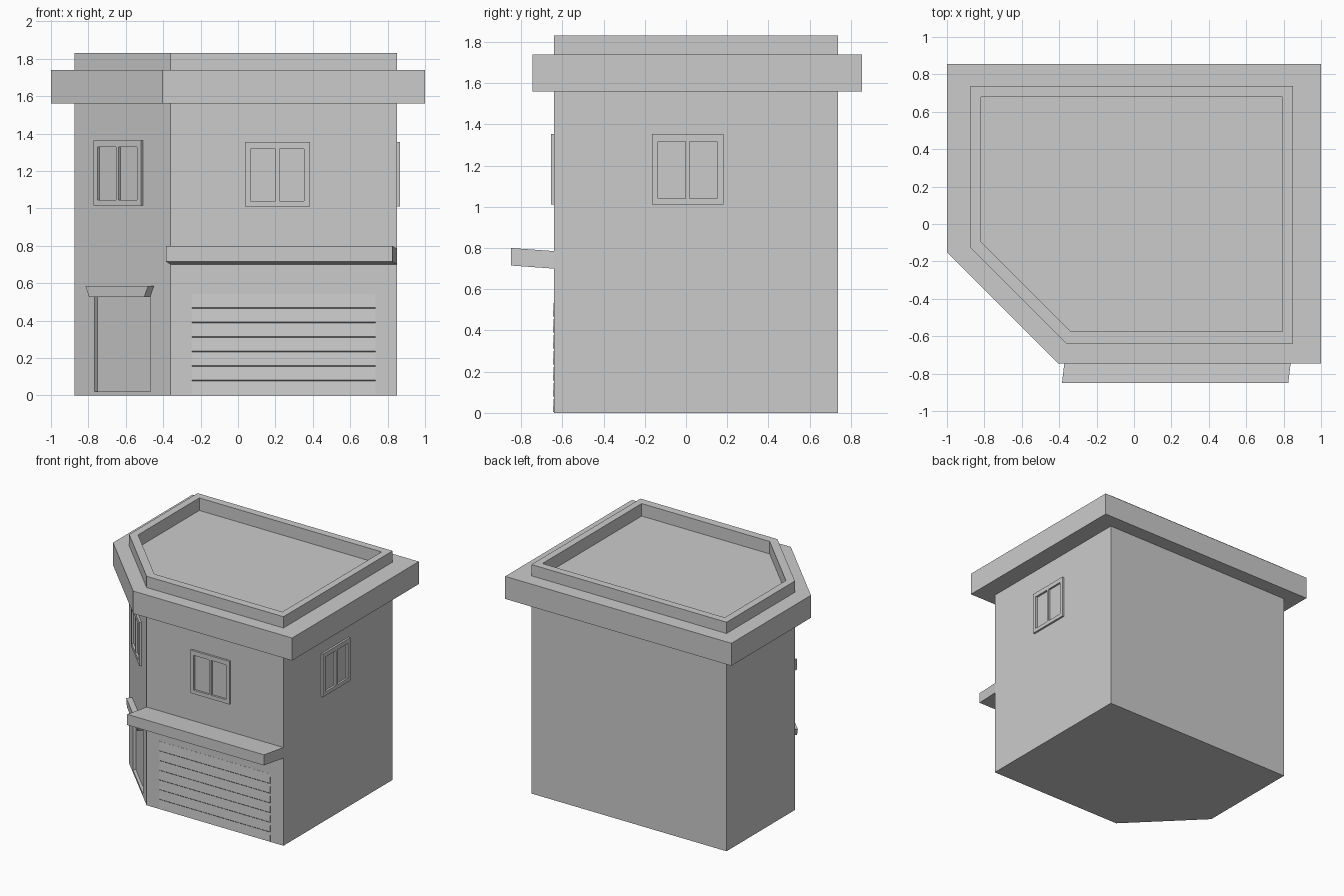
import bpy, bmesh
from mathutils import Vector

if "Cube" in bpy.data.objects:
    bpy.data.objects.remove(bpy.data.objects["Cube"])

# Floor plans: wall, roof ledge and roof well, each with one cut corner
WALL = [(-0.875, 0.738), (-0.875, -0.125), (-0.36, -0.64), (0.85, -0.64), (0.85, 0.738)]
LEDGE = [(-1, 0.855), (-1, -0.15), (-0.405, -0.745), (1, -0.745), (1, 0.855)]
WELL = [(-0.817, 0.678), (-0.817, -0.095), (-0.336, -0.576), (0.795, -0.576), (0.795, 0.678)]


def finish(name, bm):
    bmesh.ops.recalc_face_normals(bm, faces=bm.faces)
    me = bpy.data.meshes.new(name)
    bm.to_mesh(me)
    bm.free()
    ob = bpy.data.objects.new(name, me)
    bpy.context.collection.objects.link(ob)
    return ob


def add_sweep(bm, pts, vec):
    """Closed solid made by moving a polygon along a vector."""
    a = [bm.verts.new(p) for p in pts]
    b = [bm.verts.new(Vector(p) + Vector(vec)) for p in pts]
    bm.faces.new(a)
    bm.faces.new(b[::-1])
    for i in range(len(a)):
        j = (i + 1) % len(a)
        bm.faces.new((a[j], a[i], b[i], b[j]))


def sweep(name, pts, vec):
    bm = bmesh.new()
    add_sweep(bm, pts, vec)
    return finish(name, bm)


def prism(name, plan, z0, z1):
    return sweep(name, [(x, y, z0) for x, y in plan], (0, 0, z1 - z0))


def cut(ob, cutter):
    cutter.hide_render = True
    cutter.display_type = 'WIRE'
    m = ob.modifiers.new("cut", 'BOOLEAN')
    m.operation, m.solver, m.object = 'DIFFERENCE', 'EXACT', cutter


def on_wall(origin, along, pts):
    """Map (distance along wall, height) to 3D."""
    o, u = Vector(origin), Vector(along)
    return [o + u * s + Vector((0, 0, z)) for s, z in pts]


def rect(s0, s1, z0, z1):
    return [(s0, z0), (s1, z0), (s1, z1), (s0, z1)]


def window(name, origin, along, w, h):
    n = Vector(along).cross(Vector((0, 0, 1)))
    t, a, b = 0.03, w / 2, h / 2
    bars = [rect(-a, -a + t, -b, b), rect(a - t, a, -b, b),
            rect(-a + t, a - t, -b, -b + t), rect(-a + t, a - t, b - t * 1.2, b),
            rect(-0.01, 0.01, -b + t, b - t * 1.2)]
    bm = bmesh.new()
    for r in bars:
        add_sweep(bm, on_wall(origin, along, r), n * 0.016)
    return finish(name, bm)


# Main building with sunken roof
body = prism("building_body", WALL, 0, 1.83)
cut(body, prism("roof_well_cutter", WELL, 1.73, 2.0))

# Overhanging ledge around the roof
bm = bmesh.new()
loops = [[bm.verts.new((x, y, z)) for x, y in plan]
         for plan, z in ((WALL, 1.56), (LEDGE, 1.56), (LEDGE, 1.74), (WALL, 1.74))]
for k in range(4):
    p, q = loops[k], loops[(k + 1) % 4]
    for i in range(5):
        j = (i + 1) % 5
        bm.faces.new((p[i], p[j], q[j], q[i]))
finish("roof_ledge", bm)

# Recessed entrance in the cut corner
r = 0.5 ** 0.5
diag, out = (r, -r, 0), Vector((-r, -r, 0))
mid = Vector((-0.6175, -0.3825, 0))
cut(body, sweep("door_cutter",
                on_wall(mid - out * 0.022, diag, rect(-0.21, 0.21, 0.02, 0.53)), out * 0.08))

# Flared hood over the entrance
hood = [(-0.208, 0.525), (0.208, 0.525), (0.237, 0.585), (-0.237, 0.585)]
sweep("door_hood", on_wall(mid, diag, hood), out * 0.044)

# Windows on the front, right and corner walls
window("front_window", (0.211, -0.64, 1.182), (1, 0, 0), 0.346, 0.344)
window("right_window", (0.85, 0.008, 1.182), (0, 1, 0), 0.346, 0.344)
window("corner_window", Vector((-0.635, -0.365, 1.19)), diag, 0.36, 0.348)

# Tilted awning above the shutter
sweep("awning", [(-0.385, -0.85, 0.715), (-0.385, -0.85, 0.80),
                 (-0.36, -0.64, 0.785), (-0.36, -0.64, 0.70)], (1.21, 0, 0))

# Roller shutter with overlapping slats
step = 0.0775
profile = [(-0.245, -0.635, 0.005)]
for i in range(7):
    profile += [(-0.245, -0.646, i * step + 0.005), (-0.245, -0.641, (i + 1) * step)]
profile.append((-0.245, -0.635, 7 * step))
sweep("shutter", profile, (0.98, 0, 0))
